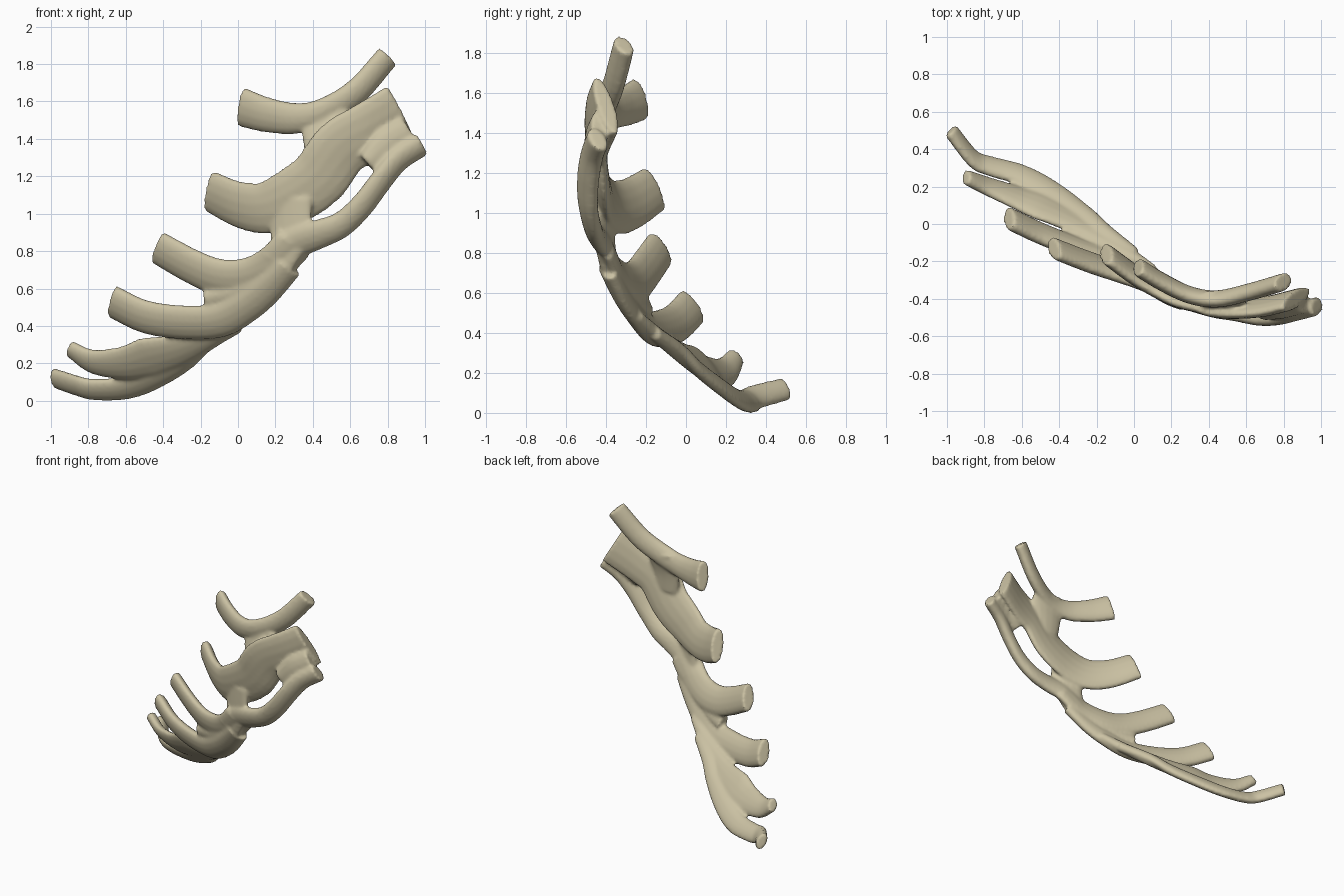
import bpy, bmesh, math
from mathutils import Vector

cube = bpy.data.objects.get("Cube")
if cube:
    bpy.data.objects.remove(cube, do_unlink=True)

SIDES = 14
STEPS = 5
THICK, THIN = .045, .035


def smooth_path(points):
    """Run a Catmull-Rom curve through the given points."""
    knots = [Vector(point) for point in points]
    first = 2 * knots[0] - knots[1]
    last = 2 * knots[-1] - knots[-2]
    knots = [first] + knots + [last]
    path = []
    for before, start, end, after in zip(knots, knots[1:], knots[2:], knots[3:]):
        start_slope = (end - before) / 2
        end_slope = (after - start) / 2
        for step in range(STEPS):
            t = step / STEPS
            ease = t * t * (3 - 2 * t)
            path.append(start.lerp(end, ease)
                        + start_slope * t * (1 - t) ** 2
                        - end_slope * t * t * (1 - t))
    path.append(knots[-2])
    return path


def strand(bm, widths, thickness, up, points):
    """Loft a flattened tube whose width runs from start to middle to end."""
    path = smooth_path(points)
    final = len(path) - 1
    start, middle, end = widths
    rings = []
    for index, centre in enumerate(path):
        along = 2 * index / final
        width = start + (middle - start) * min(along, 1) + (end - middle) * max(along - 1, 0)
        tangent = (path[min(index + 1, final)] - path[max(index - 1, 0)]).normalized()
        upward = Vector(up)
        wide = (upward - tangent * upward.dot(tangent)).normalized()
        across = tangent.cross(wide)
        ring = []
        for side in range(SIDES):
            angle = math.tau * side / SIDES
            offset = wide * width * math.cos(angle) + across * thickness * math.sin(angle)
            ring.append(bm.verts.new(centre + offset))
        rings.append(ring)
    for ring, following in zip(rings, rings[1:]):
        for side in range(SIDES):
            other = (side + 1) % SIDES
            bm.faces.new((ring[side], ring[other], following[other], following[side]))
    bm.faces.new(reversed(rings[0]))
    bm.faces.new(rings[-1])


bm = bmesh.new()

# Top rib, sweeping up to the shoulder end
strand(bm, widths=(.11, .08, .07), thickness=THICK, up=(0, -.2, 1), points=[
    (.02, -.23, 1.57), (.15, -.31, 1.53), (.3, -.38, 1.51),
    (.45, -.4, 1.54), (.63, -.36, 1.65), (.8, -.31, 1.84)])

# Second rib, widening into the main plate
strand(bm, widths=(.12, .16, .17), thickness=THICK, up=(-.1, -.2, 1), points=[
    (-.15, -.16, 1.12), (0, -.27, 1.05), (.14, -.35, 1.03), (.27, -.4, 1.08),
    (.43, -.43, 1.19), (.55, -.45, 1.35), (.7, -.44, 1.44), (.87, -.4, 1.54)])

# Third rib
strand(bm, widths=(.1, .11, .11), thickness=THICK, up=(0, -.4, 1), points=[
    (-.43, -.13, .82), (-.25, -.2, .72), (-.1, -.25, .66),
    (.05, -.3, .66), (.18, -.36, .72), (.3, -.41, .84)])

# Outer rim, running from the third rib up below the plate
strand(bm, widths=(.1, .07, .07), thickness=THICK, up=(0, -.4, 1), points=[
    (.2, -.37, .74), (.3, -.41, .84), (.43, -.45, .89), (.55, -.47, .94),
    (.66, -.49, 1.04), (.76, -.49, 1.17), (.86, -.47, 1.29), (.98, -.44, 1.37)])

# Fourth rib
strand(bm, widths=(.1, .1, .08), thickness=THICK, up=(0, -.5, 1), points=[
    (-.67, .03, .53), (-.5, -.05, .45), (-.3, -.13, .42), (-.1, -.2, .43),
    (.05, -.27, .51), (.16, -.33, .6), (.27, -.39, .72)])

# Fifth rib
strand(bm, widths=(.05, .13, .03), thickness=THIN, up=(0, -.7, 1), points=[
    (-.9, .25, .28), (-.78, .2, .21), (-.62, .14, .2), (-.48, .09, .23),
    (-.3, 0, .28), (-.1, -.12, .37), (.1, -.25, .48)])

# Lowest rib
strand(bm, widths=(.06, .08, .04), thickness=THIN, up=(0, -.9, 1), points=[
    (-.98, .5, .12), (-.86, .35, .08), (-.77, .31, .06), (-.6, .26, .07),
    (-.42, .16, .14), (-.28, .06, .22), (-.17, -.03, .31), (0, -.16, .4)])

# Web closing the upper end of the slot between plate and rim
strand(bm, widths=(.06, .1, .1), thickness=THICK, up=(-.6, -.1, 1), points=[
    (.69, -.47, 1.27), (.8, -.46, 1.36), (.92, -.43, 1.43)])

# Webs joining neighbouring ribs
strand(bm, widths=(.1, .12, .12), thickness=THIN, up=(-1, .1, 0), points=[
    (.46, -.43, 1.28), (.46, -.42, 1.42), (.49, -.39, 1.56)])
strand(bm, widths=(.07, .12, .12), thickness=THIN, up=(-1, .4, 0), points=[
    (.22, -.38, .7), (.28, -.41, .9), (.28, -.41, 1.08)])
strand(bm, widths=(.06, .06, .06), thickness=THIN, up=(0, -.5, 1), points=[
    (-.17, -.2, .53), (0, -.27, .57), (.15, -.34, .64)])

bmesh.ops.recalc_face_normals(bm, faces=bm.faces)
mesh = bpy.data.meshes.new("rib_cartilage")
bm.to_mesh(mesh)
bm.free()
cartilage = bpy.data.objects.new("rib_cartilage", mesh)
bpy.context.collection.objects.link(cartilage)

# Fuse the strands into one smooth skin
fuse = cartilage.modifiers.new("fuse", "REMESH")
fuse.mode = "VOXEL"
fuse.voxel_size = .012
fuse.use_smooth_shade = True
soften = cartilage.modifiers.new("soften", "SMOOTH")
soften.factor = .5
soften.iterations = 4

# Bone colour
bone = bpy.data.materials.new("bone")
bone.use_nodes = True
colour = (.6, .54, .37, 1)
bone.diffuse_color = colour
bone.node_tree.nodes["Principled BSDF"].inputs["Base Color"].default_value = colour
mesh.materials.append(bone)
